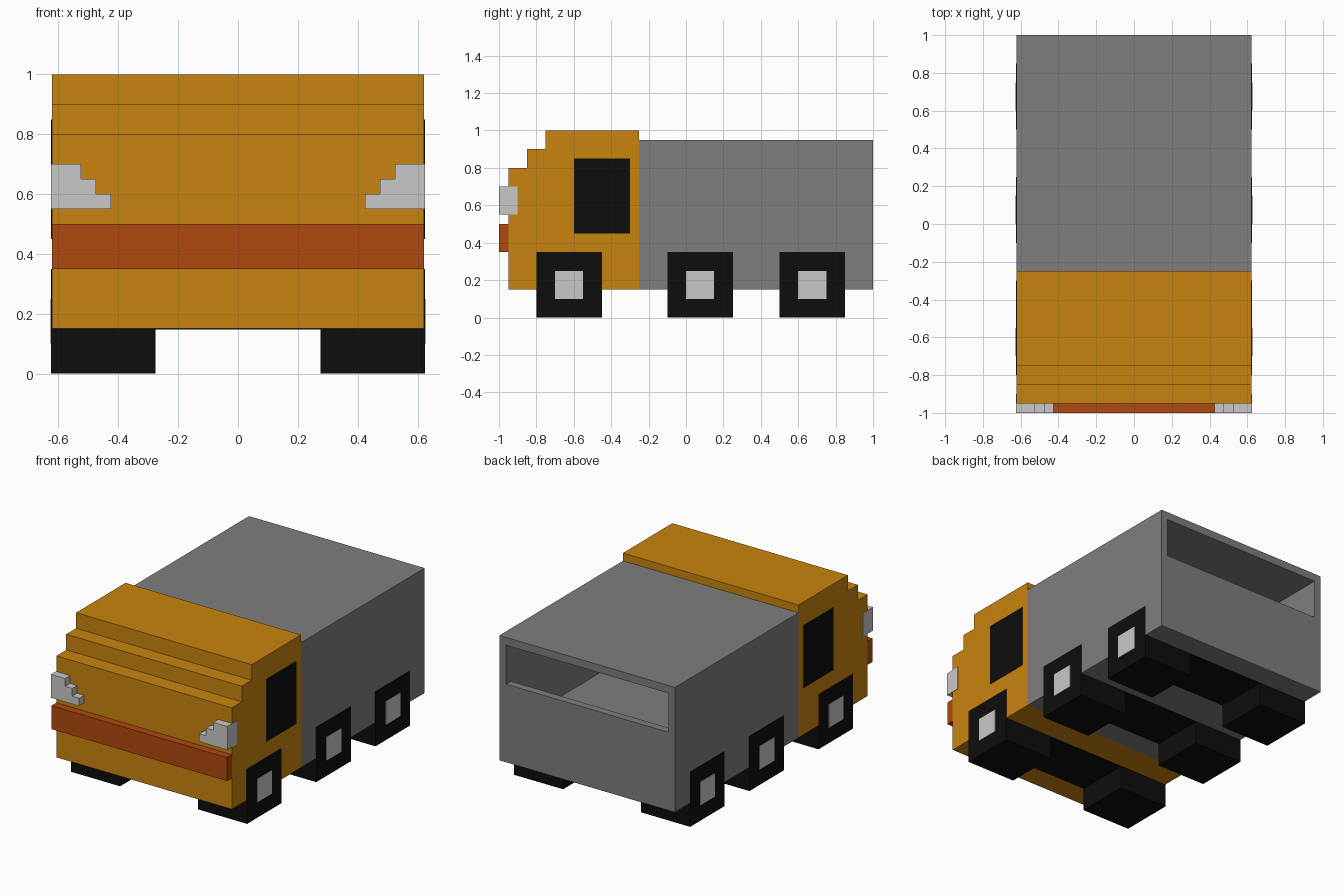
import bpy, bmesh

if "Cube" in bpy.data.objects:
    bpy.data.objects.remove(bpy.data.objects["Cube"])


def material(name, rgb):
    m = bpy.data.materials.new(name)
    m.diffuse_color = (*rgb, 1)
    m.use_nodes = True
    m.node_tree.nodes["Principled BSDF"].inputs["Base Color"].default_value = m.diffuse_color
    return m


ORANGE = material("orange paint", (0.584, 0.231, 0.0044))
RUST = material("rust red", (0.434, 0.065, 0.0044))
GREY = material("grey", (0.209, 0.209, 0.209))
LIGHT = material("light grey", (0.584, 0.584, 0.584))
BLACK = material("black", (0.004, 0.004, 0.004))

W = 0.622   # body half width
P = 0.0025  # how far side details stand proud


def prism(name, pts, axis, a, b, mat):
    """Extrude a profile along x (points are y,z) or y (points are x,z)."""
    bm = bmesh.new()
    place = (lambda p, t: (t, p[0], p[1])) if axis == 'x' else (lambda p, t: (p[0], t, p[1]))
    face = bm.faces.new([bm.verts.new(place(p, a)) for p in pts])
    ext = bmesh.ops.extrude_face_region(bm, geom=[face])
    move = (b - a, 0, 0) if axis == 'x' else (0, b - a, 0)
    verts = [g for g in ext['geom'] if isinstance(g, bmesh.types.BMVert)]
    bmesh.ops.translate(bm, verts=verts, vec=move)
    bmesh.ops.recalc_face_normals(bm, faces=bm.faces)
    mesh = bpy.data.meshes.new(name)
    bm.to_mesh(mesh)
    bm.free()
    mesh.materials.append(mat)
    ob = bpy.data.objects.new(name, mesh)
    bpy.context.collection.objects.link(ob)
    return ob


def rect(u0, u1, v0, v1):
    return [(u0, v0), (u1, v0), (u1, v1), (u0, v1)]


# Cab with a stepped roof front
prism("cab", [(-0.95, 0.15), (-0.25, 0.15), (-0.25, 1.0), (-0.75, 1.0), (-0.75, 0.9),
              (-0.85, 0.9), (-0.85, 0.8), (-0.95, 0.8)], 'x', -W, W, ORANGE)

# Hollow cargo box, open through a slot high in the rear wall
cargo = prism("cargo_box", rect(-0.25, 1.0, 0.15, 0.95), 'x', -W, W, GREY)
cutter = prism("cargo_cutter", [(-0.2, 0.36), (0.95, 0.36), (0.95, 0.65), (1.1, 0.65),
                                (1.1, 0.9), (-0.2, 0.9)], 'x', -0.575, 0.575, GREY)
cutter.hide_render = True
mod = cargo.modifiers.new("hollow", 'BOOLEAN')
mod.operation = 'DIFFERENCE'
mod.solver = 'EXACT'
mod.object = cutter
bpy.context.view_layer.objects.active = cargo
bpy.ops.object.modifier_apply(modifier=mod.name)
bpy.data.objects.remove(cutter)

# Bumper
prism("bumper", rect(-1.0, -0.95, 0.35, 0.5), 'x', -W, W, RUST)

# Wheel pairs, each joined by an axle beam just under the body
w = W + P
for label, y in (("front", -0.625), ("middle", 0.075), ("rear", 0.675)):
    prism(label + "_wheels", [(-w, 0), (-0.275, 0), (-0.275, 0.148), (0.275, 0.148), (0.275, 0),
                              (w, 0), (w, 0.35), (-w, 0.35)], 'y', y - 0.175, y + 0.175, BLACK)
    for side, s in (("left", -1), ("right", 1)):
        prism(f"{label}_{side}_hub", rect(y - 0.075, y + 0.075, 0.1, 0.25),
              'x', s * (w - 0.003), s * (w + P), LIGHT)

for side, s in (("left", -1), ("right", 1)):
    # Side windows
    prism(side + "_window", rect(-0.6, -0.3, 0.45, 0.85), 'x', s * (W - 0.003), s * w, BLACK)
    # Stepped headlights that wrap round onto the cab sides
    prism(side + "_headlight", [(s * x, z) for x, z in (
        (0.425, 0.55), (w, 0.55), (w, 0.7), (0.525, 0.7), (0.525, 0.65),
        (0.475, 0.65), (0.475, 0.6), (0.425, 0.6))], 'y', -1.0, -0.9, LIGHT)
